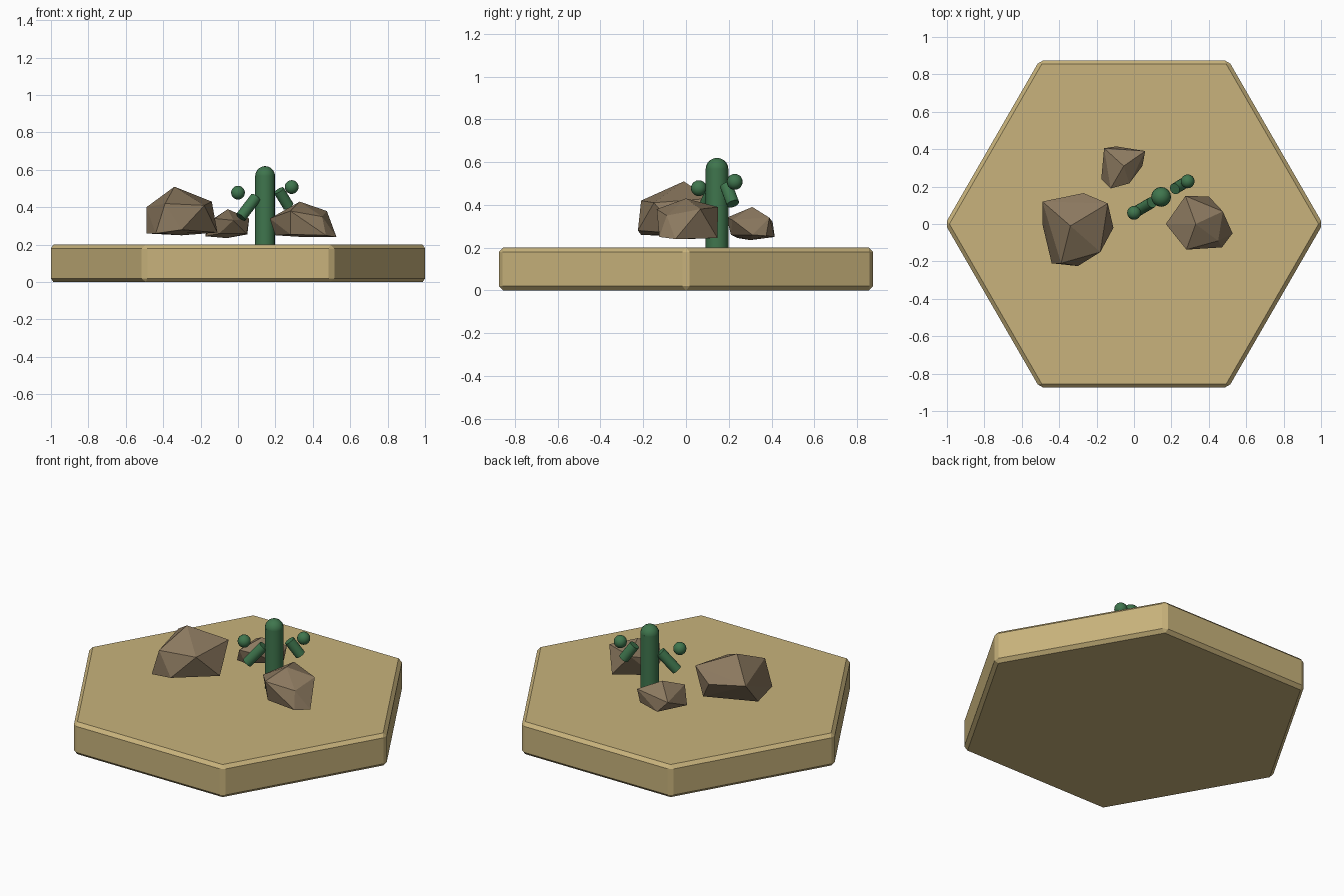
import bpy, bmesh, math
from mathutils import Vector

if "Cube" in bpy.data.objects:
    bpy.data.objects.remove(bpy.data.objects["Cube"])


def material(name, rgb):
    m = bpy.data.materials.new(name)
    m.diffuse_color = (*rgb, 1)
    m.use_nodes = True
    m.node_tree.nodes["Principled BSDF"].inputs["Base Color"].default_value = m.diffuse_color
    return m


sand = material("sand", (0.58, 0.45, 0.20))
stone = material("stone", (0.26, 0.19, 0.115))
green = material("cactus_green", (0.05, 0.18, 0.075))


def finish(name, mat, smooth=False):
    ob = bpy.context.object
    ob.name = name
    ob.data.materials.append(mat)
    if smooth:
        bpy.ops.object.shade_smooth_by_angle(angle=math.radians(40))
    return ob


def rod(name, a, b, r):
    a, b = Vector(a), Vector(b)
    d = b - a
    bpy.ops.mesh.primitive_cylinder_add(
        vertices=16, radius=r, depth=d.length, location=(a + b) / 2,
        rotation=d.to_track_quat('Z', 'Y').to_euler())
    return finish(name, green, True)


def ball(name, p, r):
    bpy.ops.mesh.primitive_uv_sphere_add(segments=16, ring_count=10, radius=r, location=p)
    return finish(name, green, True)


def rock(name, points):
    # Faceted boulder: convex hull of a few corner points
    bm = bmesh.new()
    for p in points:
        bm.verts.new(p)
    res = bmesh.ops.convex_hull(bm, input=bm.verts[:])
    loose = [v for v in bm.verts if not v.link_faces]
    bmesh.ops.delete(bm, geom=loose, context='VERTS')
    bmesh.ops.recalc_face_normals(bm, faces=bm.faces[:])
    me = bpy.data.meshes.new(name)
    bm.to_mesh(me)
    bm.free()
    me.materials.append(stone)
    bpy.context.collection.objects.link(bpy.data.objects.new(name, me))


# Hexagonal ground tile with chamfered edges
bpy.ops.mesh.primitive_cylinder_add(vertices=6, radius=1.01, depth=0.2,
                                    location=(0, 0, 0.1), rotation=(0, 0, math.radians(30)))
tile = finish("hex_tile", sand)
bevel = tile.modifiers.new("chamfer", 'BEVEL')
bevel.width = 0.02
bevel.segments = 1

# Boulders
rock("large_rock", [
    (-.34, -.01, .51), (-.49, .12, .40), (-.27, .165, .37), (-.14, .11, .43),
    (-.18, -.15, .41), (-.39, -.21, .42), (-.49, 0, .26), (-.44, -.21, .26),
    (-.30, -.225, .28), (-.11, -.02, .265), (-.20, .12, .26), (-.30, 0, .25)])
rock("medium_rock", [
    (.33, 0, .43), (.17, 0, .34), (.275, .15, .39), (.475, .067, .38),
    (.28, -.137, .38), (.45, -.09, .35), (.527, -.05, .24), (.47, -.125, .25),
    (.40, .147, .245), (.20, .03, .25), (.28, -.11, .255), (.36, 0, .24)])
rock("small_rock", [
    (-.055, .31, .39), (-.16, .405, .32), (.06, .39, .34), (-.025, .217, .33),
    (-.125, .19, .34), (-.095, .415, .25), (.045, .31, .26), (.05, .375, .255),
    (-.175, .24, .245), (-.10, .21, .26), (-.06, .30, .235)])

# Cactus trunk with rounded top
rod("cactus_trunk", (.145, .145, .195), (.145, .145, .57), .053)
ball("cactus_top", (.145, .145, .567), .053)

# Cactus arms and their tip buds
rod("cactus_arm_left", (.015, .068, .347), (.095, .115, .452), .03)
ball("cactus_bud_left", (0, .06, .478), .037)
rod("cactus_arm_right", (.27, .22, .405), (.218, .188, .49), .03)
ball("cactus_bud_right", (.287, .228, .508), .037)
